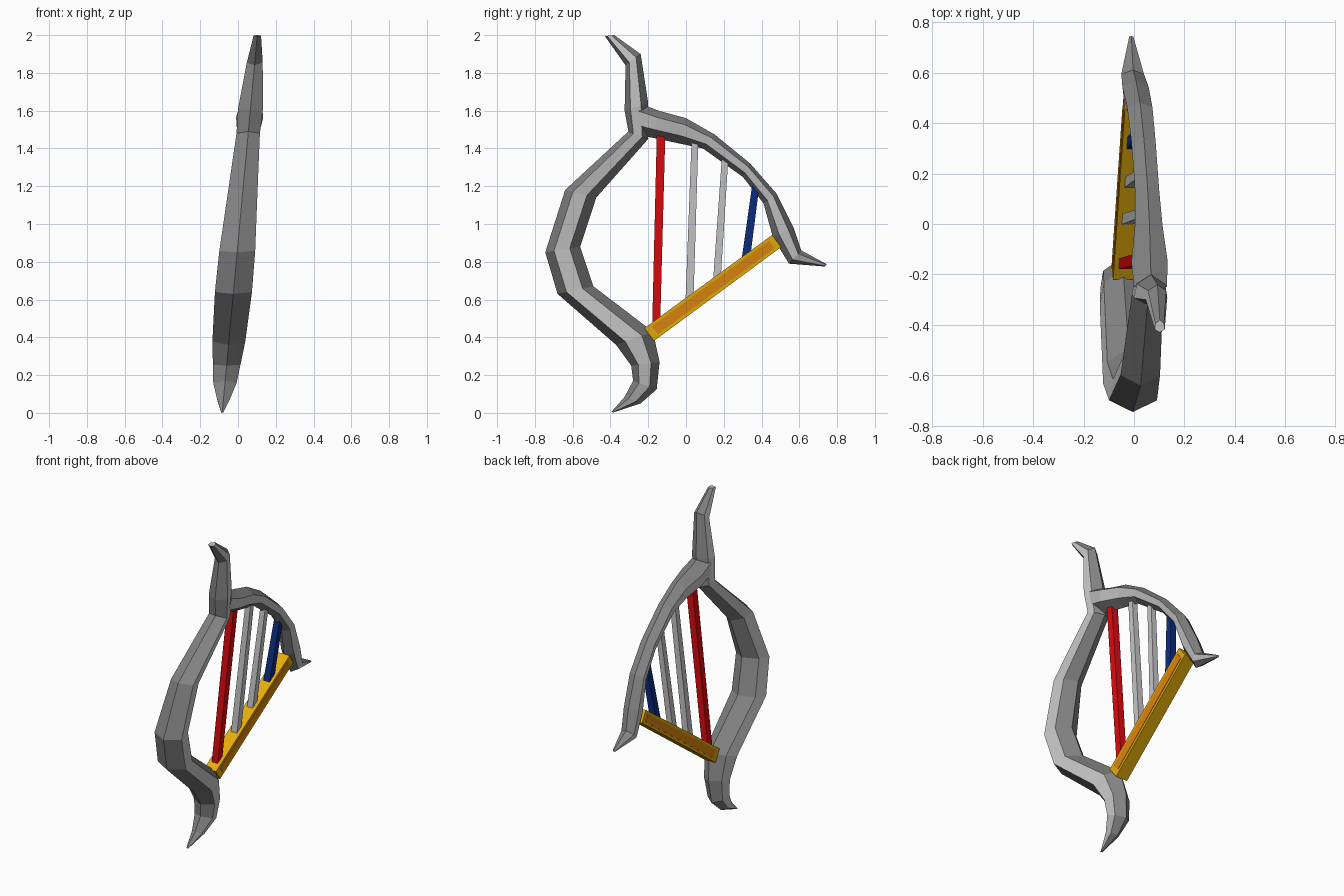
import bpy, bmesh
from mathutils import Vector

if "Cube" in bpy.data.objects:
    bpy.data.objects.remove(bpy.data.objects["Cube"])


def material(name, rgb):
    m = bpy.data.materials.new(name)
    m.diffuse_color = (*rgb, 1)
    m.use_nodes = True
    m.node_tree.nodes["Principled BSDF"].inputs["Base Color"].default_value = m.diffuse_color
    return m


DARK = material("dark grey", (0.23, 0.23, 0.23))
LIGHT = material("light grey", (0.58, 0.58, 0.58))
RED = material("red string", (0.74, 0.003, 0.005))
BLUE = material("blue string", (0.004, 0.026, 0.22))
GOLD = material("gold", (0.79, 0.42, 0.003))
ORANGE = material("orange", (0.74, 0.24, 0.004))


def lean(x, y, z):
    """The whole harp leans slightly sideways with height."""
    return Vector((x + 0.093 * (z - 0.9), y, z))


def loft(name, rings, mats, light_sides=()):
    """Skin equal-length vertex rings, cap the ends; light_sides get material 1."""
    bm = bmesh.new()
    vr = [[bm.verts.new(lean(*p)) for p in r] for r in rings]
    n = len(rings[0])
    for a, b in zip(vr, vr[1:]):
        for i in range(n):
            j = (i + 1) % n
            f = bm.faces.new((a[i], a[j], b[j], b[i]))
            f.material_index = 1 if i in light_sides else 0
    bm.faces.new(vr[0])
    bm.faces.new(vr[-1]).material_index = len(mats) - 1
    bmesh.ops.recalc_face_normals(bm, faces=bm.faces)
    me = bpy.data.meshes.new(name)
    bm.to_mesh(me)
    bm.free()
    for m in mats:
        me.materials.append(m)
    ob = bpy.data.objects.new(name, me)
    bpy.context.collection.objects.link(ob)
    return ob


def hex_ring(oy, oz, iy, iz, w):
    """Hexagonal section with a ridge on the outer and inner edge."""
    def at(t, x):
        return (x, oy + (iy - oy) * t, oz + (iz - oz) * t)
    return [at(0, 0), at(0.25, w), at(0.70, w * 0.85),
            at(1, 0), at(0.70, -w * 0.85), at(0.25, -w)]


# Pillar and top horn: outer y, z, inner y, z, half width
pillar = [
    (-0.395, 0.005, -0.385, 0.002, 0.006),
    (-0.325, 0.085, -0.24, 0.05, 0.035),
    (-0.28, 0.17, -0.155, 0.125, 0.062),
    (-0.29, 0.25, -0.14, 0.27, 0.073),
    (-0.37, 0.36, -0.175, 0.43, 0.087),
    (-0.68, 0.63, -0.49, 0.67, 0.098),
    (-0.745, 0.85, -0.56, 0.88, 0.095),
    (-0.64, 1.18, -0.475, 1.14, 0.078),
    (-0.305, 1.49, -0.20, 1.45, 0.062),
    (-0.325, 1.60, -0.20, 1.64, 0.066),
    (-0.32, 1.84, -0.24, 1.90, 0.042),
    (-0.43, 1.995, -0.38, 2.0, 0.02),
]
loft("pillar", [hex_ring(*s) for s in pillar], [DARK, LIGHT], (1, 4))

# Curved neck ending in a pointed tail
neck = [
    (-0.25, 1.64, -0.25, 1.47, 0.065),
    (-0.145, 1.60, -0.17, 1.455, 0.072),
    (0.0, 1.56, -0.03, 1.425, 0.055),
    (0.15, 1.475, 0.09, 1.40, 0.048),
    (0.34, 1.32, 0.30, 1.25, 0.048),
    (0.48, 1.16, 0.41, 1.11, 0.05),
    (0.57, 0.98, 0.46, 0.93, 0.052),
    (0.61, 0.86, 0.545, 0.79, 0.045),
    (0.745, 0.787, 0.735, 0.775, 0.008),
]
loft("neck", [hex_ring(*s) for s in neck], [DARK, LIGHT], (1, 4))


def bar(name, p0, p1, depth0, depth1, wide0, wide1, mat, x=0):
    """Square bar between two (y, z) points."""
    d = Vector((p1[0] - p0[0], p1[1] - p0[1])).normalized()
    n = Vector((-d.y, d.x))
    rings = []
    for p, dep, w in ((p0, depth0, wide0), (p1, depth1, wide1)):
        a, b = Vector(p) + n * dep / 2, Vector(p) - n * dep / 2
        rings.append([(x - w, *a), (x + w, *a), (x + w, *b), (x - w, *b)])
    return loft(name, rings, [mat])


# Soundboard with orange side strips
bar("soundboard", (-0.195, 0.415), (0.48, 0.91), 0.085, 0.08, 0.041, 0.04, GOLD)
for side, label in ((1, "right"), (-1, "left")):
    bar("soundboard_strip_" + label, (-0.165, 0.437), (0.455, 0.892),
        0.052, 0.048, 0.002, 0.002, ORANGE, side * 0.041)

# Strings: name, bottom, top, bottom width, top width, colour
strings = [
    ("red_string", (-0.158, 0.46), (-0.132, 1.48), 0.042, 0.045, RED),
    ("long_silver_string", (0.018, 0.58), (0.047, 1.43), 0.042, 0.036, LIGHT),
    ("short_silver_string", (0.162, 0.68), (0.207, 1.35), 0.040, 0.034, LIGHT),
    ("blue_string", (0.315, 0.80), (0.37, 1.21), 0.044, 0.038, BLUE),
]
for name, p0, p1, w0, w1, mat in strings:
    bar(name, p0, p1, w0, w1, w0 / 2, w1 / 2, mat)
